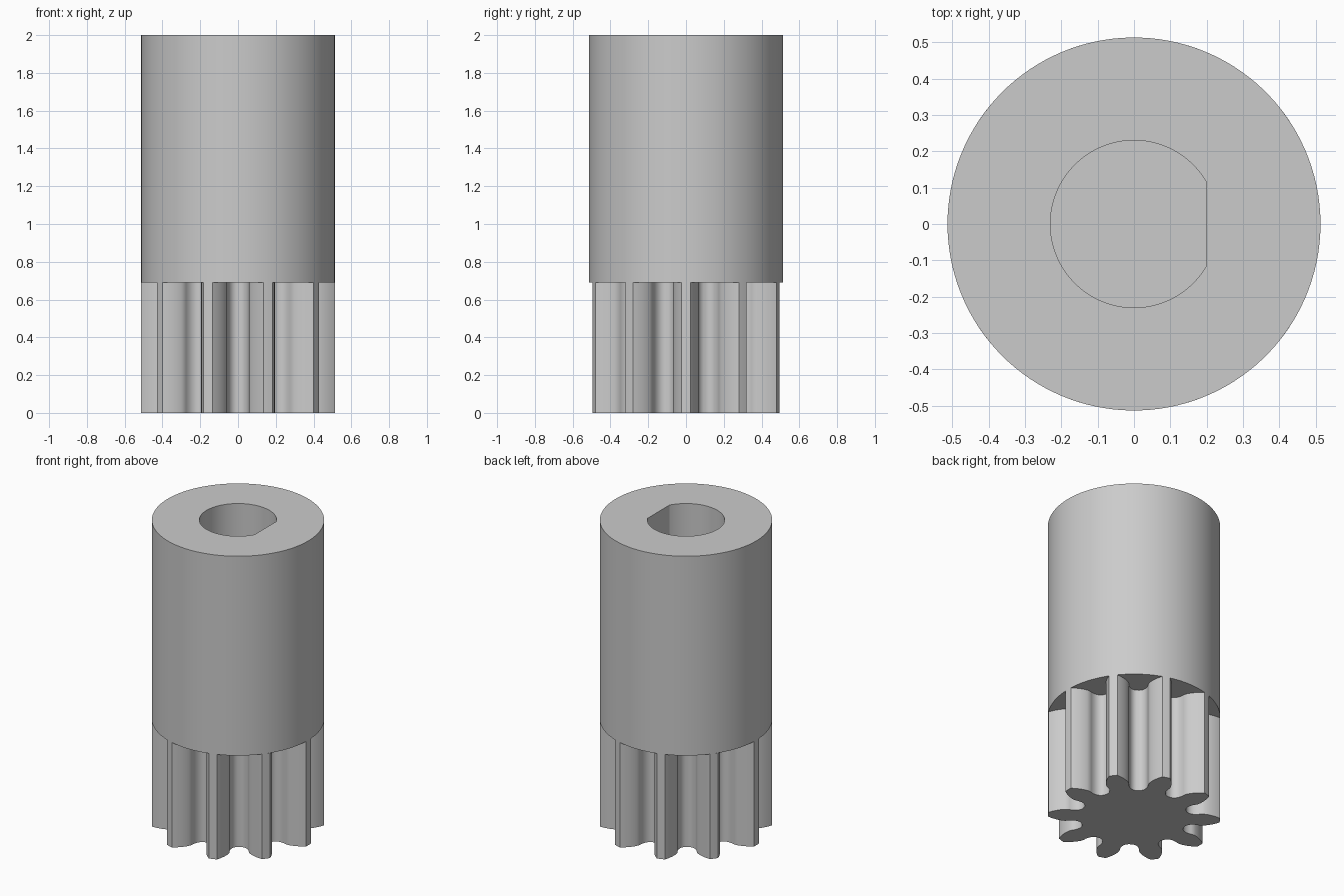
import bpy, bmesh
from math import pi, sin, cos, tan, acos, atan2, hypot, radians

if "Cube" in bpy.data.objects:
    bpy.data.objects.remove(bpy.data.objects["Cube"])

TIP, TEETH = 0.513, 10
GEAR_TOP, HEIGHT = 0.69, 2.0
BORE, FLAT = 0.23, 0.20

grey = bpy.data.materials.new("plain grey")
grey.use_nodes = True
grey.diffuse_color = (0.6, 0.6, 0.6, 1)
grey.node_tree.nodes["Principled BSDF"].inputs["Base Color"].default_value = (0.6, 0.6, 0.6, 1)


def polar(r, a):
    return r * cos(a), r * sin(a)


def ring(bm, points, z):
    return [bm.verts.new((x, y, z)) for x, y in points]


def wall(bm, a, b):
    for i in range(len(a)):
        j = (i + 1) % len(a)
        bm.faces.new((a[i], a[j], b[j], b[i]))


def finish(bm, name):
    bmesh.ops.recalc_face_normals(bm, faces=bm.faces)
    mesh = bpy.data.meshes.new(name)
    bm.to_mesh(mesh)
    bm.free()
    mesh.materials.append(grey)
    obj = bpy.data.objects.new(name, mesh)
    bpy.context.collection.objects.link(obj)
    bpy.ops.object.select_all(action="DESELECT")
    obj.select_set(True)
    bpy.context.view_layer.objects.active = obj
    bpy.ops.object.shade_smooth_by_angle(angle=radians(30))


def half_gap():
    """Radius and angle from the gap centre up one flank of an undercut involute tooth."""
    m = 2 * TIP / (TEETH + 2)
    rp, press = m * TEETH / 2, radians(20)
    base, fillet = rp * cos(press), 0.38 * m
    depth = 1.25 * m - fillet
    side = m * (pi / 4 - 1.25 * tan(press)) - fillet * tan(pi / 4 - press / 2)

    def involute(r):
        a = acos(min(1, base / r))
        return pi / TEETH / 2 - (tan(press) - press) + tan(a) - a

    points, s = [], -side
    while s < 2 * m:
        # Path cut by the rounded corner of the rack tooth
        dx, dy = -depth, side + s
        k = 1 + fillet / hypot(dx, dy)
        x, y = rp + dx * k, dy * k
        r, a = hypot(x, y), atan2(y, x) - s / rp
        if r > base and involute(r) >= a:
            break
        points.append((r, a))
        s += 0.06 * m
    start = max(points[-1][0], base)
    for i in range(1, 11):
        r = start + (TIP - start) * i / 10
        points.append((r, involute(r)))
    return points


# Toothed pinion: closed below, open where it meets the hub
flank = half_gap()
tip_start = flank[-1][1]
tip_width = 2 * (pi / TEETH - tip_start)
gap = [(r, -a) for r, a in reversed(flank)] + flank
gap += [(TIP, tip_start + tip_width * i / 4) for i in range(1, 4)]
outline = [polar(r, a + (2 * t + 1) * pi / TEETH) for t in range(TEETH) for r, a in gap]
bm = bmesh.new()
low = ring(bm, outline, 0)
wall(bm, low, ring(bm, outline, GEAR_TOP))
bm.faces.new(low)
finish(bm, "pinion_teeth")

# Hub with a blind D-shaped bore
corner = acos(FLAT / BORE)
angles = [corner + (2 * pi - 2 * corner) * i / 108 for i in range(109)]
angles += [-corner + 2 * corner * i / 20 for i in range(1, 20)]
outer = [polar(TIP, a) for a in angles]
inner = [polar(min(BORE, FLAT / cos(a)) if cos(a) > 0 else BORE, a) for a in angles]
bm = bmesh.new()
out_low, out_top = ring(bm, outer, GEAR_TOP), ring(bm, outer, HEIGHT)
in_low, in_top = ring(bm, inner, GEAR_TOP), ring(bm, inner, HEIGHT)
for a, b in ((out_low, out_top), (out_top, in_top), (in_top, in_low), (in_low, out_low)):
    wall(bm, a, b)
# Bore floor
floor = bm.faces.new(in_low)
finish(bm, "hub")
